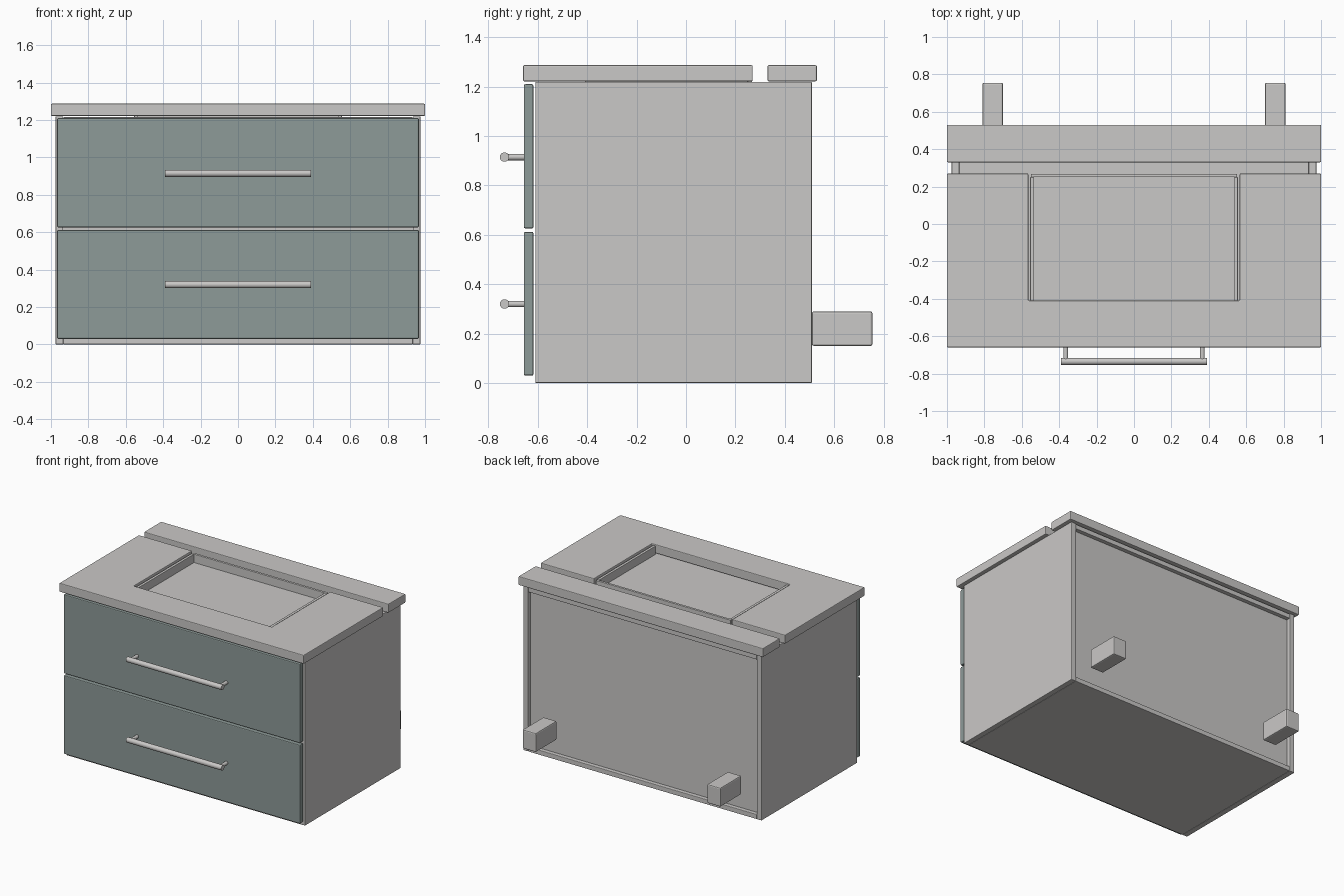
import bpy, bmesh, math

if "Cube" in bpy.data.objects:
    bpy.data.objects.remove(bpy.data.objects["Cube"])


def material(name, rgb):
    m = bpy.data.materials.new(name)
    m.diffuse_color = (*rgb, 1)
    m.use_nodes = True
    m.node_tree.nodes["Principled BSDF"].inputs["Base Color"].default_value = m.diffuse_color
    return m


GREY = material("light grey", (0.59, 0.58, 0.57))
TEAL = material("grey teal", (0.27, 0.325, 0.315))


def finish(name, bm, mat, bevel=0.0):
    bmesh.ops.recalc_face_normals(bm, faces=bm.faces)
    mesh = bpy.data.meshes.new(name)
    bm.to_mesh(mesh)
    bm.free()
    mesh.materials.append(mat)
    ob = bpy.data.objects.new(name, mesh)
    bpy.context.collection.objects.link(ob)
    if bevel:
        b = ob.modifiers.new("soft edge", 'BEVEL')
        b.width, b.segments = bevel, 2
    return ob


def box(name, x, y, z, mat=GREY, bevel=0.004):
    """Box from (min, max) ranges."""
    bm = bmesh.new()
    bmesh.ops.create_cube(bm, size=1)
    for v in bm.verts:
        v.co = [r[0] if c < 0 else r[1] for c, r in zip(v.co, (x, y, z))]
    return finish(name, bm, mat, bevel)


def rod(name, centre, radius, length, axis):
    rot = (0, math.pi / 2, 0) if axis == 'X' else (math.pi / 2, 0, 0)
    bpy.ops.mesh.primitive_cylinder_add(vertices=24, radius=radius, depth=length,
                                        location=centre, rotation=rot)
    ob = bpy.context.object
    ob.name = name
    ob.data.materials.append(GREY)
    bpy.ops.object.shade_smooth_by_angle(angle=math.radians(40))


# carcass: bottom, top, recessed back
box("bottom_panel", (-0.935, 0.935), (-0.61, 0.51), (0, 0.035))
box("top_panel", (-0.935, 0.935), (-0.61, 0.51), (1.18, 1.215))
box("back_panel", (-0.935, 0.935), (0.45, 0.48), (0.035, 1.18), bevel=0)

# mirrored parts: side panels, rear wall blocks, basin side walls
for s, side in ((-1, "left"), (1, "right")):
    def mx(a, b):
        return tuple(sorted((s * a, s * b)))
    box(side + "_side_panel", mx(0.935, 0.975), (-0.61, 0.51), (0, 1.22))
    box(side + "_wall_block", mx(0.7, 0.81), (0.51, 0.755), (0.15, 0.29), bevel=0.008)
    box(side + "_basin_wall", mx(0.535, 0.555), (-0.41, 0.25), (1.2, 1.277), bevel=0.002)
box("back_basin_wall", (-0.55, 0.55), (0.25, 0.268), (1.2, 1.277), bevel=0.002)

# countertop: U-shaped front slab and separate rear strip
outline = [(-1, -0.66), (1, -0.66), (1, 0.27), (0.565, 0.27), (0.565, -0.41),
           (-0.565, -0.41), (-0.565, 0.27), (-1, 0.27)]
bm = bmesh.new()
face = bm.faces.new([bm.verts.new((x, y, 1.222)) for x, y in outline])
ext = bmesh.ops.extrude_face_region(bm, geom=[face])
bmesh.ops.translate(bm, vec=(0, 0, 0.065),
                    verts=[g for g in ext["geom"] if isinstance(g, bmesh.types.BMVert)])
finish("countertop", bm, GREY, 0.005)
box("countertop_rear_strip", (-1, 1), (0.33, 0.53), (1.222, 1.287), bevel=0.005)

# drawer fronts with bar handles
for name, z0, z1, hz in (("lower", 0.03, 0.612, 0.32), ("upper", 0.626, 1.21, 0.915)):
    box(name + "_drawer_front", (-0.967, 0.967), (-0.657, -0.618), (z0, z1), TEAL, 0.006)
    rod(name + "_handle_bar", (0, -0.735, hz), 0.019, 0.78, 'X')
    for x in (-0.365, 0.365):
        rod(name + "_handle_post", (x, -0.695, hz), 0.013, 0.08, 'Y')
